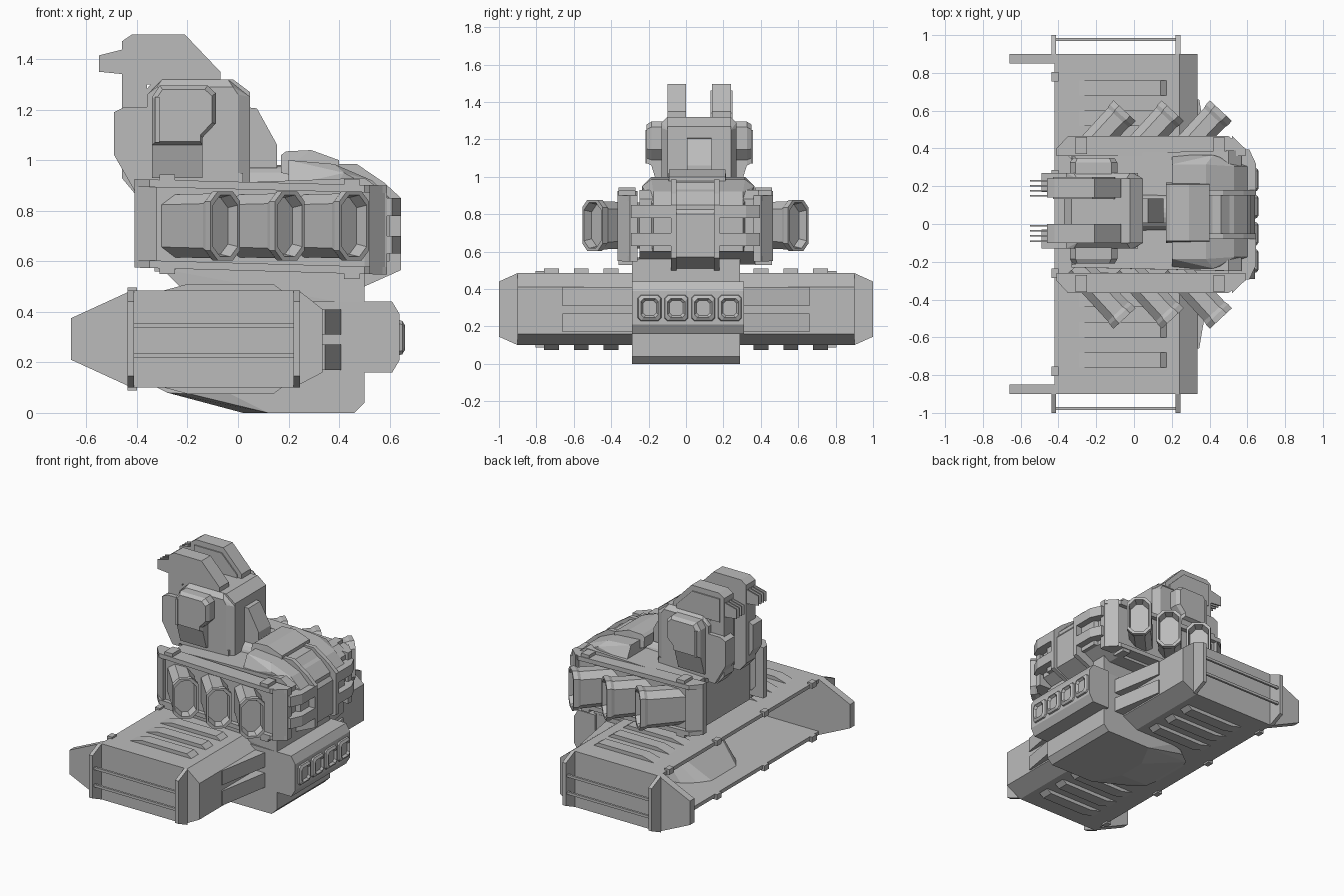
import bpy, bmesh, math
from mathutils import Vector

if "Cube" in bpy.data.objects:
    bpy.data.objects.remove(bpy.data.objects["Cube"])

grey = bpy.data.materials.new("hull grey")
grey.diffuse_color = (0.5, 0.5, 0.5, 1)
grey.use_nodes = True
grey.node_tree.nodes["Principled BSDF"].inputs["Base Color"].default_value = grey.diffuse_color
CY = 0.05  # centreline of the upper unit


def finish(name, bm):
    bmesh.ops.recalc_face_normals(bm, faces=bm.faces)
    me = bpy.data.meshes.new(name)
    bm.to_mesh(me)
    bm.free()
    me.materials.append(grey)
    ob = bpy.data.objects.new(name, me)
    bpy.context.collection.objects.link(ob)
    return ob


def loft(name, rings):
    bm = bmesh.new()
    vs = [[bm.verts.new(p) for p in r] for r in rings]
    n = len(rings[0])
    for a, b in zip(vs, vs[1:]):
        for i in range(n):
            bm.faces.new((a[i], a[(i + 1) % n], b[(i + 1) % n], b[i]))
    bm.faces.new(vs[0])
    bm.faces.new(vs[-1])
    return finish(name, bm)


def prism(name, pts, y0, y1):
    """Side profile (x, z) extruded across y."""
    return loft(name, [[(x, y, z) for x, z in pts] for y in (y0, y1)])


def slab(name, pts, z0, z1):
    """Plan profile (x, y) extruded up."""
    return loft(name, [[(x, y, z) for x, y in pts] for z in (z0, z1)])


def box(name, x0, x1, y0, y1, z0, z1):
    return prism(name, [(x0, z0), (x1, z0), (x1, z1), (x0, z1)], min(y0, y1), max(y0, y1))


def hull(name, pts):
    bm = bmesh.new()
    for p in pts:
        bm.verts.new(p)
    res = bmesh.ops.convex_hull(bm, input=bm.verts)
    bmesh.ops.delete(bm, geom=list({g for g in res["geom_interior"]}), context='VERTS')
    bmesh.ops.dissolve_limit(bm, angle_limit=0.02, verts=bm.verts, edges=bm.edges)
    return finish(name, bm)


def octagon(w, h, c):
    return [(-w, -h + c), (-w + c, -h), (w - c, -h), (w, -h + c),
            (w, h - c), (w - c, h), (-w + c, h), (-w, h - c)]


# Wide lower hull: hollow shell open at the -x side
prism("wing_shell", [(-.42, .485), (.24, .485), (.335, .41), (.335, .16), (.22, .1), (-.42, .1),
                     (-.42, .125), (.2, .125), (.29, .18), (.29, .39), (.22, .46), (-.42, .46)], -.86, .86)
for s in (1, -1):
    prism("wing_end_plate", [(-.66, .375), (-.42, .485), (.24, .485), (.335, .41), (.335, .16),
                             (.22, .1), (-.42, .1), (-.66, .21)], s * .85, s * .9)
    # End brackets joined by thin bars
    for x in (-.425, .232):
        hull("end_bracket", [(x + d, s * y, z) for d in (-.013, .013)
                             for y, z in ((.9, .1), (.9, .485), (1, .145), (1, .44))])
    for z in (.228, .347):
        box("end_bar", -.42, .23, s * .97, s * .985, z - .009, z + .009)
    # Raised ribs above and below
    for y in (.4, .56, .72):
        for z, d in ((.48, .03), (.105, -.03)):
            prism("wing_rib", [(-.31, z), (-.2, z + d), (.14, z + d), (.18, z)],
                  s * (y - .04), s * (y + .04))
    for y in (.26, .78):
        box("edge_clip", -.437, -.4, s * (y - .025), s * (y + .025), .46, .497)
        box("edge_clip", -.437, -.4, s * (y - .025), s * (y + .025), .088, .125)
    # Wedge braces from hull to keel
    for z in (.17, .31):
        slab("wedge_brace", [(.33, s * .66), (.345, s * .66), (.41, s * .28), (.33, s * .28)], z, z + .1)

# Keel block
hull("keel", [(x, s * y, z) for s in (1, -1) for x, y, z in (
    (.46, .29, 0), (.5, .29, .04), (.5, .29, .44), (.12, .29, 0), (.02, .1, 0), (-.19, .27, .075),
    (-.28, .2, .08), (-.32, .12, .1), (-.1, .29, .11), (.1, .29, .44))])
hull("neck", [(x, s * y, z) for s in (1, -1) for x, y, z in (
    (-.2, .25, .47), (-.3, .25, .57), (.5, .29, .42), (.5, .29, .56))])

# Rear panel with four vents
prism("vent_housing", [(.48, .16), (.61, .16), (.64, .21), (.64, .39), (.61, .44), (.48, .44)], -.29, .31)
py = .02
for y0 in (-.215, -.0717, .0717, .215):
    def ring(w, h, x):
        return [(x, py + y0 + a, .298 + b) for a, b in octagon(w, h, .015)]
    loft("vent_frame", [ring(.066, .072, .63), ring(.06, .066, .65), ring(.046, .05, .66),
                        ring(.036, .04, .645)])

# Upper core with domed tail
W = .318
hull("core", [(x, CY + .02 + s * y, z) for s in (1, -1) for x, y, z in (
    (-.33, .3, .56), (.45, W, .53), (.57, W, .6), (.57, W, .88), (.5, W, .93), (-.33, .3, .9))])
hull("tail_dome", [(x, CY + .015 + s * y, z) for s in (1, -1) for x, y, z in (
    (.2, .3, .9), (.2, .25, 1.0), (.38, .25, .985), (.42, .3, .95), (.53, .24, .92),
    (.6, .24, .85), (.6, .24, .6), (.2, .3, .6))])
hull("dome_cap", [(x, CY + .01 + s * y, z) for s in (1, -1) for x, y, z in (
    (.17, .16, .95), (.17, .15, 1.02), (.19, .15, 1.035), (.29, .15, 1.04), (.4, .15, 1.0), (.4, .16, .9))])
# Tail spine: raised cheeks beside a recessed band
for s in (1, -1):
    prism("tail_cheek", [(.4, .985), (.47, .985), (.58, .91), (.645, .85), (.645, .565), (.5, .5), (.4, .5)],
          CY + s * .1, CY + s * .13)
    for z in (.63, .78):
        slab("tail_grip", [(.5, CY + s * .345), (.61, CY + s * .345), (.645, CY + s * .27),
                           (.645, CY + s * .13), (.5, CY + s * .13)], z, z + .07)
prism("tail_band", [(.4, .97), (.46, .97), (.54, .9), (.62, .8), (.62, .57), (.5, .51), (.4, .5)],
      CY - .1, CY + .1)


# Side beams with framed edges
def beam(s):
    plan = [(-.41, .31), (-.41, .35), (-.35, .415), (.5, .415), (.59, .35), (.59, .31)]
    zlow = lambda x: .575 - .028 * (x + .41)
    ztop = lambda x: .925 - .025 * (x + .41)
    loft("beam_core", [[(x, CY + s * (y - (.03 if y > .4 else 0)), f(x)) for x, y in plan]
                       for f in (lambda x: zlow(x) + .01, lambda x: ztop(x) - .01)])
    for f, d in ((ztop, -.03), (zlow, .03)):
        loft("beam_rail", [[(x, CY + s * y, f(x) + k) for x, y in plan] for k in (0, d)])
    for x0, x1 in ((-.41, -.32), (.52, .585)):
        hull("beam_post", [(x, CY + s * y, z) for x in (x0, x1) for z in (zlow(x), ztop(x))
                           for y in (.31, .35 if x in (-.41, .585) else .415)])
    for x in (-.28, .45):
        for f, d in ((ztop, .022), (zlow, -.022)):
            z = f(x)
            box("beam_pad", x - .03, x + .03, CY + s * .32, CY + s * .41, z - d, z + d)


# Angled thruster pods, hollow at the outlet
def thruster(x, s):
    axis = Vector((.68, s * .73, 0))
    side = Vector((.73, -s * .68, 0))
    tip = Vector((x, CY + s * .55, .74))

    def ring(w, h, d):
        return [tip + axis * d + side * a + Vector((0, 0, b)) for a, b in octagon(w, h, .04)]
    loft("thruster", [ring(.072, .122, -.38), ring(.075, .128, -.05), ring(.08, .137, -.03),
                      ring(.08, .137, 0), ring(.067, .122, 0), ring(.06, .112, -.05)])


for s in (1, -1):
    beam(s)
    for x in (-.05, .205, .46):
        thruster(x, s)

# Turret joint: short horizontal drum
TY = .07
loft("joint_drum", [[(x, TY - .01 + .1 * math.cos(a), .88 + .1 * math.sin(a))
                     for a in [i * math.tau / 24 for i in range(24)]] for x in (-.05, .2)])

# Tower body
prism("tower_body", [(-.37, .9), (-.37, 1.27), (-.33, 1.32), (-.02, 1.32), (.047, 1.27), (.047, .9)],
      TY - .17, TY + .17)
hull("tower_flanks", [(x, TY + s * y, z) for s in (1, -1) for x, y, z in (
    (-.36, .2, .9), (-.36, .2, 1.26), (-.32, .2, 1.29), (-.02, .2, 1.29), (0, .2, 1.26),
    (0, .2, .9), (.047, .17, 1.25), (.047, .17, .9), (-.3, .17, 1.32), (-.04, .17, 1.32))])
box("tower_base", -.34, .02, TY - .2, TY + .2, .86, .95)
prism("tower_nose", [(.03, 1.21), (.075, 1.205), (.155, 1.06), (.155, .97), (.03, .97)], TY - .065, TY + .065)
panel = [(-.34, 1.06), (-.34, 1.25), (-.31, 1.295), (-.12, 1.295), (-.088, 1.265),
         (-.088, 1.145), (-.14, 1.09), (-.14, 1.06)]
for s in (1, -1):
    # Cheek panel with sloping skirt and slot trim
    inset = [(-.215 + (x + .215) * .88, 1.17 + (z - 1.17) * .88) for x, z in panel]
    loft("cheek_panel", [[(x, TY + s * .19, z) for x, z in panel],
                         [(x, TY + s * .255, z) for x, z in panel],
                         [(x, TY + s * .28, z) for x, z in inset]])
    hull("panel_skirt", [(x, TY + s * y, z) for x in (-.34, -.14)
                         for y, z in ((.19, 1.06), (.255, 1.06), (.19, .93), (.215, .93))])
    box("slot_trim", -.328, -.31, TY + s * .27, TY + s * .287, 1.07, 1.25)
    # Tall back fins with prongs
    f0, f1 = TY + s * .07, TY + s * .17
    prism("back_fin", [(-.46, .93), (-.41, .87), (-.36, .87), (-.36, 1.3), (-.07, 1.3), (-.07, 1.35),
                       (-.21, 1.497), (-.42, 1.497), (-.46, 1.47)], f0, f1)
    prism("fin_plate", [(-.43, 1.46), (-.22, 1.46), (-.1, 1.34), (-.1, 1.3), (-.43, 1.3)],
          f0 - .008, f1 + .008)
    prism("fin_pod", [(-.41, .88), (-.49, 1.02), (-.49, 1.19), (-.45, 1.21), (-.36, 1.21), (-.36, .88)],
          TY + s * .1, TY + s * .2)
    for k in range(4):
        y = f0 + s * (.01 + k * .0267)
        prism("prong", [(-.55, 1.35), (-.55, 1.415), (-.45, 1.44), (-.45, 1.34)], y - .004, y + .004)
